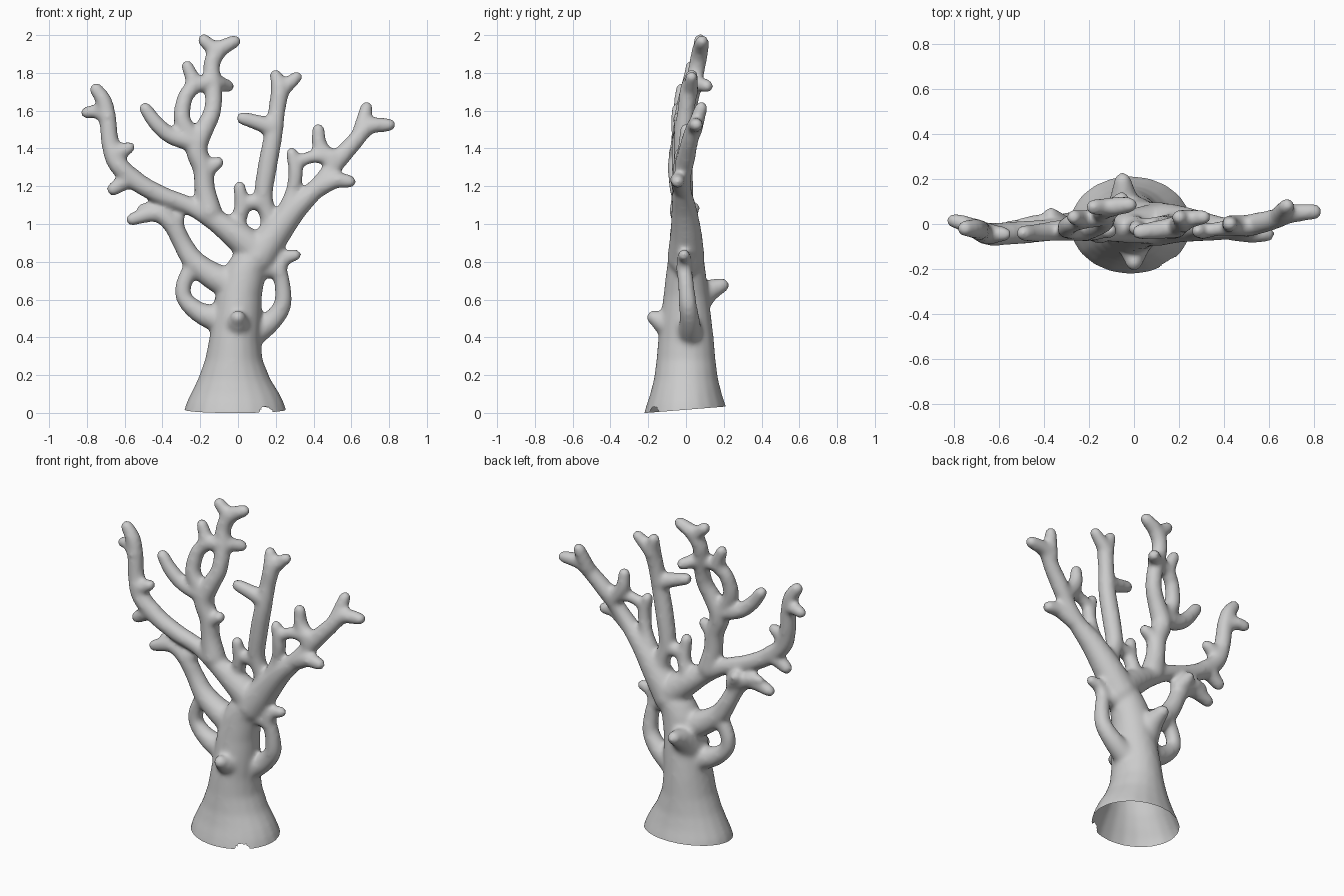
import bpy, bmesh, math
from mathutils import Vector

bm = bmesh.new()
SEG = 20


def loft(rings):
    """Skin a list of vertex-position rings into a closed tube."""
    loops = [[bm.verts.new(p) for p in r] for r in rings]
    for a, b in zip(loops, loops[1:]):
        for i in range(SEG):
            j = (i + 1) % SEG
            bm.faces.new((a[i], a[j], b[j], b[i]))
    bm.faces.new(loops[0][::-1])
    bm.faces.new(loops[-1])


def spline(pts, steps=6):
    """Catmull-Rom through (x, y, z, radius) points."""
    p = [Vector(q) for q in pts]
    p = [p[0] * 2 - p[1]] + p + [p[-1] * 2 - p[-2]]
    out = []
    for k in range(1, len(p) - 2):
        a, b, c, d = p[k - 1:k + 3]
        for s in range(steps):
            t = s / steps
            out.append(0.5 * (2 * b + (c - a) * t + (2 * a - 5 * b + 4 * c - d) * t * t
                              + (3 * b - a - 3 * c + d) * t ** 3))
    return out + [p[-2]]


def branch(*pts):
    """Round tapering branch with domed ends."""
    s = spline(pts)
    pos = [q.xyz for q in s]
    chord = (pos[-1] - pos[0]).normalized()
    ref = Vector((1, 0, 0)) if abs(chord.y) > 0.7 else Vector((0, 1, 0))
    t0, t1 = (pos[1] - pos[0]).normalized(), (pos[-1] - pos[-2]).normalized()
    frames = []
    for i, q in enumerate(s):
        t = (pos[min(i + 1, len(s) - 1)] - pos[max(i - 1, 0)]).normalized()
        frames.append((pos[i], t, q.w))
    dome = [math.radians(a) for a in (25, 50, 70, 85)]
    r0, r1 = s[0].w, s[-1].w
    frames = ([(pos[0] - t0 * r0 * math.sin(a), t0, r0 * math.cos(a)) for a in dome[::-1]] + frames
              + [(pos[-1] + t1 * r1 * math.sin(a), t1, r1 * math.cos(a)) for a in dome])
    rings = []
    for c, t, r in frames:
        u = t.cross(ref).normalized()
        v = t.cross(u)
        rings.append([c + (u * math.cos(k * math.tau / SEG) + v * math.sin(k * math.tau / SEG)) * r
                      for k in range(SEG)])
    loft(rings)


# Trunk: flared foot, leaning right at the top (z, centre x, half width, half depth)
trunk = [(-.1, -.015, .285, .24), (0, -.015, .275, .222), (.05, -.015, .26, .207), (.1, -.015, .236, .19),
         (.18, -.02, .192, .17), (.28, -.022, .153, .157), (.39, -.017, .136, .148), (.5, -.005, .13, .135),
         (.62, .005, .122, .12), (.75, .035, .114, .105), (.82, .075, .115, .095), (.875, .11, .1, .07)]
loft([[(cx + rx * math.cos(k * math.tau / SEG), ry * math.sin(k * math.tau / SEG), z)
       for k in range(SEG)] for z, cx, rx, ry in trunk])

# Front and back knobs
branch((0, -.06, .46, .085), (0, -.12, .48, .065), (0, -.17, .505, .04))
branch((-.04, .04, .58, .09), (-.045, .11, .64, .065), (-.05, .19, .675, .04))

# Lower left limb with forked end
branch((0, 0, .66, .09), (-.14, 0, .73, .072), (-.235, 0, .805, .06), (-.293, 0, .895, .052),
       (-.34, -.01, .985, .05), (-.4, -.015, 1.045, .048), (-.46, -.015, 1.055, .045), (-.56, -.02, 1.025, .035))
branch((-.38, 0, 1.04, .045), (-.45, 0, 1.08, .04), (-.51, .0, 1.085, .025))
branch((-.33, 0, 1.02, .05), (-.37, .04, 1.085, .035))

# Lower left loop
branch((-.08, 0, .49, .08), (-.2, 0, .53, .057), (-.28, 0, .6, .045), (-.29, 0, .67, .043),
       (-.255, 0, .75, .045), (-.22, 0, .79, .05))

# Lower right loop with curled tip
branch((.06, .02, .4, .07), (.17, .02, .48, .056), (.235, .01, .57, .048), (.235, 0, .68, .043),
       (.22, -.01, .765, .042), (.25, -.01, .82, .038), (.305, -.01, .835, .032))
branch((.11, 0, .77, .06), (.21, -.01, .755, .042))

# Long left limb and its twigs
branch((.08, 0, .87, .09), (-.015, -.01, .945, .076), (-.13, -.02, 1.025, .058), (-.26, -.02, 1.098, .048),
       (-.4, -.03, 1.15, .05), (-.53, -.04, 1.22, .052), (-.635, -.045, 1.315, .052),
       (-.675, -.035, 1.42, .048), (-.69, -.025, 1.56, .046), (-.71, -.02, 1.65, .044), (-.75, -.02, 1.712, .037))
branch((-.56, -.04, 1.25, .05), (-.66, -.045, 1.185, .037))
branch((-.65, -.045, 1.37, .05), (-.575, -.045, 1.405, .033))
branch((-.69, -.03, 1.57, .045), (-.75, 0, 1.595, .038), (-.8, .015, 1.59, .034))

# Centre left limb, its side fork and closed loop
branch((-.15, -.02, 1.06, .068), (-.175, -.02, 1.18, .056), (-.185, -.02, 1.29, .055), (-.22, -.02, 1.4, .058),
       (-.18, -.01, 1.5, .052), (-.135, .01, 1.6, .047), (-.13, .035, 1.72, .046), (-.14, .06, 1.84, .045),
       (-.1, .075, 1.92, .045), (-.02, .085, 1.966, .036))
branch((-.11, .075, 1.91, .042), (-.18, .075, 1.972, .036))
branch((-.18, -.02, 1.28, .05), (-.105, -.03, 1.325, .034))
branch((-.22, -.02, 1.43, .055), (-.35, -.03, 1.465, .046), (-.43, -.04, 1.53, .042), (-.49, -.04, 1.61, .036))
branch((-.23, -.02, 1.44, .05), (-.295, -.02, 1.55, .046), (-.28, 0, 1.67, .042), (-.235, .02, 1.74, .042),
       (-.268, .03, 1.835, .034))
branch((-.24, .015, 1.735, .042), (-.13, .04, 1.75, .042), (-.055, .11, 1.73, .036))

# Centre stub beside the small hole
branch((.05, 0, .87, .07), (0, 0, .985, .046), (.02, -.01, 1.09, .042), (.008, -.02, 1.195, .034))
branch((.03, -.01, 1.11, .038), (.13, -.01, 1.12, .045))

# Centre right limb
branch((.17, 0, .88, .075), (.168, 0, 1.02, .05), (.135, -.01, 1.14, .05), (.155, -.015, 1.3, .052),
       (.185, -.015, 1.46, .05), (.205, 0, 1.6, .046), (.22, .015, 1.71, .048), (.2, .03, 1.787, .034))
branch((.22, .02, 1.7, .046), (.31, .03, 1.778, .033))
branch((.18, -.015, 1.51, .05), (.11, -.025, 1.535, .043), (.025, -.035, 1.56, .036))

# Right limb and its twigs
branch((.1, 0, .82, .1), (.195, 0, .95, .084), (.295, -.01, 1.075, .068), (.395, -.02, 1.17, .052),
       (.475, -.015, 1.265, .046), (.54, 0, 1.35, .05), (.62, .02, 1.44, .046), (.69, .045, 1.515, .044),
       (.8, .055, 1.525, .036))
branch((.65, .04, 1.49, .045), (.68, .08, 1.615, .035))
branch((.41, -.02, 1.18, .05), (.51, -.04, 1.23, .045), (.59, -.045, 1.225, .036))
branch((.5, -.01, 1.32, .05), (.435, 0, 1.41, .042), (.425, 0, 1.5, .034))
branch((.25, -.01, 1.04, .06), (.29, -.02, 1.17, .04), (.305, -.03, 1.28, .04), (.285, -.03, 1.375, .033))
branch((.315, -.03, 1.325, .036), (.39, -.02, 1.355, .034), (.5, -.01, 1.355, .045))

# Fuse everything into one smooth skin
mesh = bpy.data.meshes.new("coral_branches")
bmesh.ops.recalc_face_normals(bm, faces=bm.faces)
bm.to_mesh(mesh)
bm.free()
coral = bpy.data.objects.new("coral_branches", mesh)
bpy.context.collection.objects.link(coral)
bpy.context.view_layer.objects.active = coral
coral.select_set(True)
fuse = coral.modifiers.new("fuse", 'REMESH')
fuse.mode = 'VOXEL'
fuse.voxel_size = .012
soft = coral.modifiers.new("soften", 'SMOOTH')
soft.factor = .5
soft.iterations = 14
for m in ("fuse", "soften"):
    bpy.ops.object.modifier_apply(modifier=m)

# Open, slightly tilted foot with a small chipped notch in front
bm = bmesh.new()
bm.from_mesh(coral.data)
bmesh.ops.bisect_plane(bm, geom=bm.verts[:] + bm.edges[:] + bm.faces[:], plane_co=(0, -.21, 0),
                       plane_no=(0, -.08, 1), clear_inner=True)
chip = [f for f in bm.faces if (f.calc_center_median() - Vector((.15, -.175, -.01))).length < .045]
bmesh.ops.delete(bm, geom=chip, context='FACES')
bm.to_mesh(coral.data)
bm.free()
bpy.ops.object.shade_smooth()
